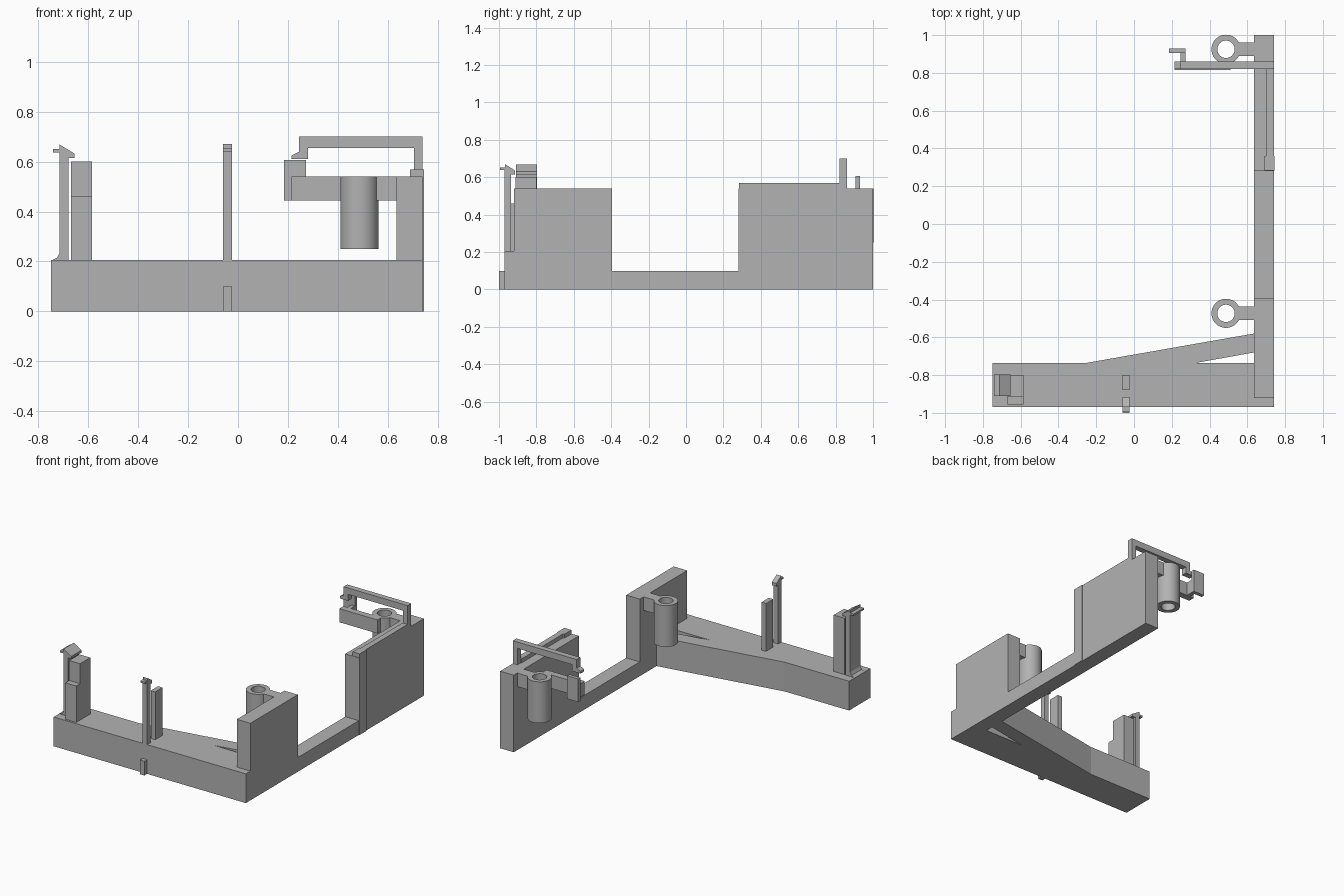
import bpy, bmesh, math
from mathutils import Vector

cube = bpy.data.objects.get("Cube")
if cube:
    bpy.data.objects.remove(cube, do_unlink=True)

grey = bpy.data.materials.new("plain_grey")
grey.use_nodes = True
COLOUR = (0.45, 0.45, 0.45, 1)
grey.diffuse_color = COLOUR
grey.node_tree.nodes["Principled BSDF"].inputs["Base Color"].default_value = COLOUR


def finish(name, bm):
    bmesh.ops.recalc_face_normals(bm, faces=bm.faces)
    mesh = bpy.data.meshes.new(name)
    bm.to_mesh(mesh)
    bm.free()
    mesh.materials.append(grey)
    obj = bpy.data.objects.new(name, mesh)
    bpy.context.collection.objects.link(obj)
    return obj


def extrude(name, axis, points, low, high):
    """Extrude a flat outline along an axis; points use the other two axes in order."""
    place = {"x": lambda a, b, d: (d, a, b),
             "y": lambda a, b, d: (a, d, b),
             "z": lambda a, b, d: (a, b, d)}[axis]
    bm = bmesh.new()
    face = bm.faces.new([bm.verts.new(place(a, b, low)) for a, b in points])
    moved = bmesh.ops.extrude_face_region(bm, geom=[face])["geom"]
    shift = Vector(place(0, 0, high - low))
    bmesh.ops.translate(bm, vec=shift, verts=[v for v in moved if isinstance(v, bmesh.types.BMVert)])
    # keep the starting cap
    if not face.is_valid or len(bm.faces) < len(points) + 2:
        bmesh.ops.holes_fill(bm, edges=bm.edges)
    return finish(name, bm)


def box(name, x, y, z):
    return extrude(name, "z", [(x[0], y[0]), (x[1], y[0]), (x[1], y[1]), (x[0], y[1])], *z)


def tube(name, cx, cy, outer, inner, low, high, sides=48):
    bm = bmesh.new()
    rings = []
    for r, z in ((outer, low), (outer, high), (inner, high), (inner, low)):
        rings.append([bm.verts.new((cx + r * math.cos(math.tau * i / sides),
                                    cy + r * math.sin(math.tau * i / sides), z))
                      for i in range(sides)])
    for k in range(4):
        a, b = rings[k], rings[(k + 1) % 4]
        for i in range(sides):
            j = (i + 1) % sides
            bm.faces.new((a[i], a[j], b[j], b[i]))
    obj = finish(name, bm)
    bpy.ops.object.select_all(action="DESELECT")
    obj.select_set(True)
    bpy.context.view_layer.objects.active = obj
    bpy.ops.object.shade_smooth_by_angle(angle=math.radians(35))


# Front bar with its diagonal brace
extrude("front_bar", "z", [(-0.75, -0.97), (0.635, -0.97), (0.635, -0.735), (0.33, -0.735),
                           (0.635, -0.68), (0.635, -0.58), (-0.25, -0.735), (-0.75, -0.735)], 0, 0.205)
box("front_key", (-0.06, -0.025), (-1.0, -0.97), (0, 0.1))

# Side rail with two tall walls
extrude("side_rail", "x", [(-0.97, 0), (1, 0), (1, 0.54), (0.28, 0.54), (0.28, 0.1), (-0.395, 0.1),
                           (-0.395, 0.54), (-0.92, 0.54), (-0.92, 0.205), (-0.97, 0.205)], 0.635, 0.74)
box("wall_band", (0.69, 0.745), (0.283, 0.36), (0, 0.568))
box("wall_top_strip", (0.70, 0.74), (0.36, 0.82), (0.54, 0.568))

# Screw tubes and their necks
for label, cy in (("front", -0.473), ("rear", 0.925)):
    tube(label + "_tube", 0.487, cy, 0.077, 0.046, 0.25, 0.54)
    box(label + "_tube_neck", (0.555, 0.635), (cy - 0.036, cy + 0.036), (0.445, 0.54))

# Rear overhead arm with hooked end
extrude("rear_arm", "y", [(0.245, 0.70), (0.245, 0.64), (0.215, 0.625), (0.215, 0.61), (0.28, 0.61),
                          (0.28, 0.655), (0.705, 0.655), (0.705, 0.54), (0.74, 0.54), (0.74, 0.70)],
        0.82, 0.86)
# Lower beam, connector and catch plate
box("rear_beam", (0.215, 0.51), (0.815, 0.86), (0.445, 0.54))
box("catch_connector", (0.245, 0.272), (0.86, 0.905), (0.445, 0.54))
box("catch_plate", (0.185, 0.272), (0.905, 0.93), (0.445, 0.607))

# End clip with flared foot and its support post
extrude("end_clip", "y", [(-0.745, 0.205), (-0.68, 0.205), (-0.68, 0.615), (-0.655, 0.615), (-0.655, 0.632),
                          (-0.715, 0.668), (-0.715, 0.65), (-0.742, 0.65), (-0.742, 0.637), (-0.715, 0.637),
                          (-0.715, 0.235), (-0.725, 0.215)], -0.91, -0.797)
extrude("end_post", "x", [(-0.955, 0.205), (-0.80, 0.205), (-0.80, 0.60), (-0.912, 0.60),
                          (-0.912, 0.46), (-0.955, 0.46)], -0.67, -0.585)

# Middle clip and its support post
extrude("middle_clip", "x", [(-0.97, 0.205), (-0.935, 0.205), (-0.935, 0.615), (-0.915, 0.615), (-0.915, 0.637),
                             (-0.968, 0.67), (-0.968, 0.652), (-0.995, 0.652), (-0.995, 0.64), (-0.97, 0.64)],
        -0.06, -0.025)
box("middle_post", (-0.06, -0.025), (-0.88, -0.80), (0.205, 0.54))
